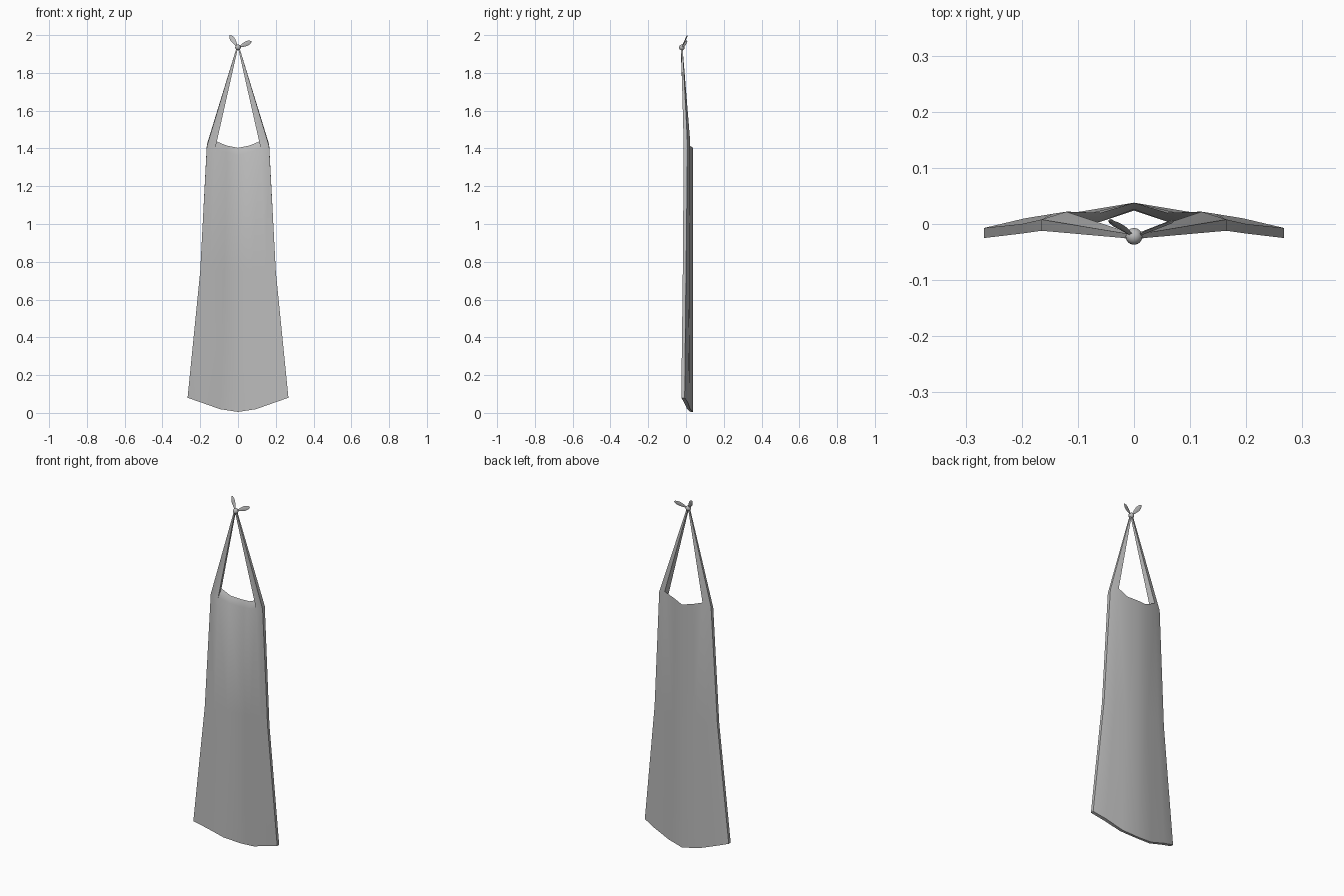
import bpy, bmesh, math
from mathutils import Vector

cube = bpy.data.objects.get("Cube")
if cube:
    bpy.data.objects.remove(cube, do_unlink=True)

grey = bpy.data.materials.new("cloth grey")
grey.use_nodes = True
COLOUR = (0.5, 0.5, 0.5, 1)
grey.diffuse_color = COLOUR
grey.node_tree.nodes["Principled BSDF"].inputs["Base Color"].default_value = COLOUR


def finish(name, bm, angle=40, mirror=False):
    bmesh.ops.recalc_face_normals(bm, faces=bm.faces)
    mesh = bpy.data.meshes.new(name)
    bm.to_mesh(mesh)
    bm.free()
    mesh.materials.append(grey)
    ob = bpy.data.objects.new(name, mesh)
    bpy.context.collection.objects.link(ob)
    if mirror:
        mod = ob.modifiers.new("Mirror", "MIRROR")
        mod.use_clip = True
    bpy.ops.object.select_all(action="DESELECT")
    ob.select_set(True)
    bpy.context.view_layer.objects.active = ob
    bpy.ops.object.shade_smooth_by_angle(angle=math.radians(angle))
    return ob


# Cape: half sheet of four pleat columns, three rows, front and back skins
T = (0, 0.36, 0.73, 1)
ROWS = [
    # half width, front z, back z, front y, back y
    (0.267, (0.005, 0.02, 0.055, 0.08), (0.005, 0.02, 0.055, 0.08),
     (0.024, 0.006, -0.010, -0.025), (0.038, 0.022, 0.010, -0.007)),
    (0.2, (0.75,) * 4, (0.75,) * 4,
     (0.024, 0.005, -0.008, -0.017), (0.038, 0.021, 0.018, 0.0)),
    (0.165, (1.365, 1.38, 1.40, 1.41), (1.403, 1.415, 1.44, 1.42),
     (0.026, 0.004, -0.008, -0.012), (0.038, 0.02, 0.022, 0.008)),
]
bm = bmesh.new()
front, back = [], []
for width, zf, zb, yf, yb in ROWS:
    front.append([bm.verts.new((width * t, y, z)) for t, y, z in zip(T, yf, zf)])
    back.append([bm.verts.new((width * t, y, z)) for t, y, z in zip(T, yb, zb)])
for r in range(2):
    for grid in (front, back):
        for c in range(3):
            bm.faces.new((grid[r][c], grid[r][c + 1], grid[r + 1][c + 1], grid[r + 1][c]))
    bm.faces.new((front[r][3], back[r][3], back[r + 1][3], front[r + 1][3]))
for c in range(3):
    bm.faces.new((front[0][c], front[0][c + 1], back[0][c + 1], back[0][c]))
    if c < 2:
        bm.faces.new((front[2][c], front[2][c + 1], back[2][c + 1], back[2][c]))

# Neck straps: continue the shoulder end of the cape up to the knot
base = [front[2][2], front[2][3], back[2][3], back[2][2]]
tip = [bm.verts.new(p) for p in ((0.001, -0.028, 1.93), (0.007, -0.026, 1.935),
                                 (0.007, -0.018, 1.935), (0.001, -0.018, 1.93))]
for i in range(4):
    j = (i + 1) % 4
    bm.faces.new((base[i], base[j], tip[j], tip[i]))
bm.faces.new(tip)
finish("cape", bm, 40, True)

# Knot
KNOT = Vector((0, -0.022, 1.935))
bm = bmesh.new()
bmesh.ops.create_uvsphere(bm, u_segments=16, v_segments=10, radius=0.015)
bmesh.ops.translate(bm, vec=KNOT, verts=bm.verts)
finish("knot", bm)


# Tie ends: thin pointed leaf shapes fanning from the knot
def tie_end(name, end):
    axis = Vector(end) - KNOT
    depth = Vector((0, 1, 0))
    side = axis.cross(depth).normalized()
    normal = side.cross(axis).normalized()
    bm = bmesh.new()
    outline = ((0.1, 0.003), (0.35, 0.009), (0.6, 0.013), (0.8, 0.011), (0.93, 0.006))
    rings = []
    for f, w in outline:
        mid = KNOT + axis * f
        rings.append([bm.verts.new(mid + off) for off in
                      (side * w, normal * 0.003, -side * w, -normal * 0.003)])
    for a, b in zip(rings, rings[1:]):
        for i in range(4):
            j = (i + 1) % 4
            bm.faces.new((a[i], a[j], b[j], b[i]))
    point = bm.verts.new(Vector(end))
    for i in range(4):
        bm.faces.new((rings[-1][i], rings[-1][(i + 1) % 4], point))
    bm.faces.new(rings[0])
    finish(name, bm, 50)


tie_end("right_tie_end", (-0.044, 0.008, 2.0))
tie_end("left_tie_end", (0.072, 0.006, 1.967))
